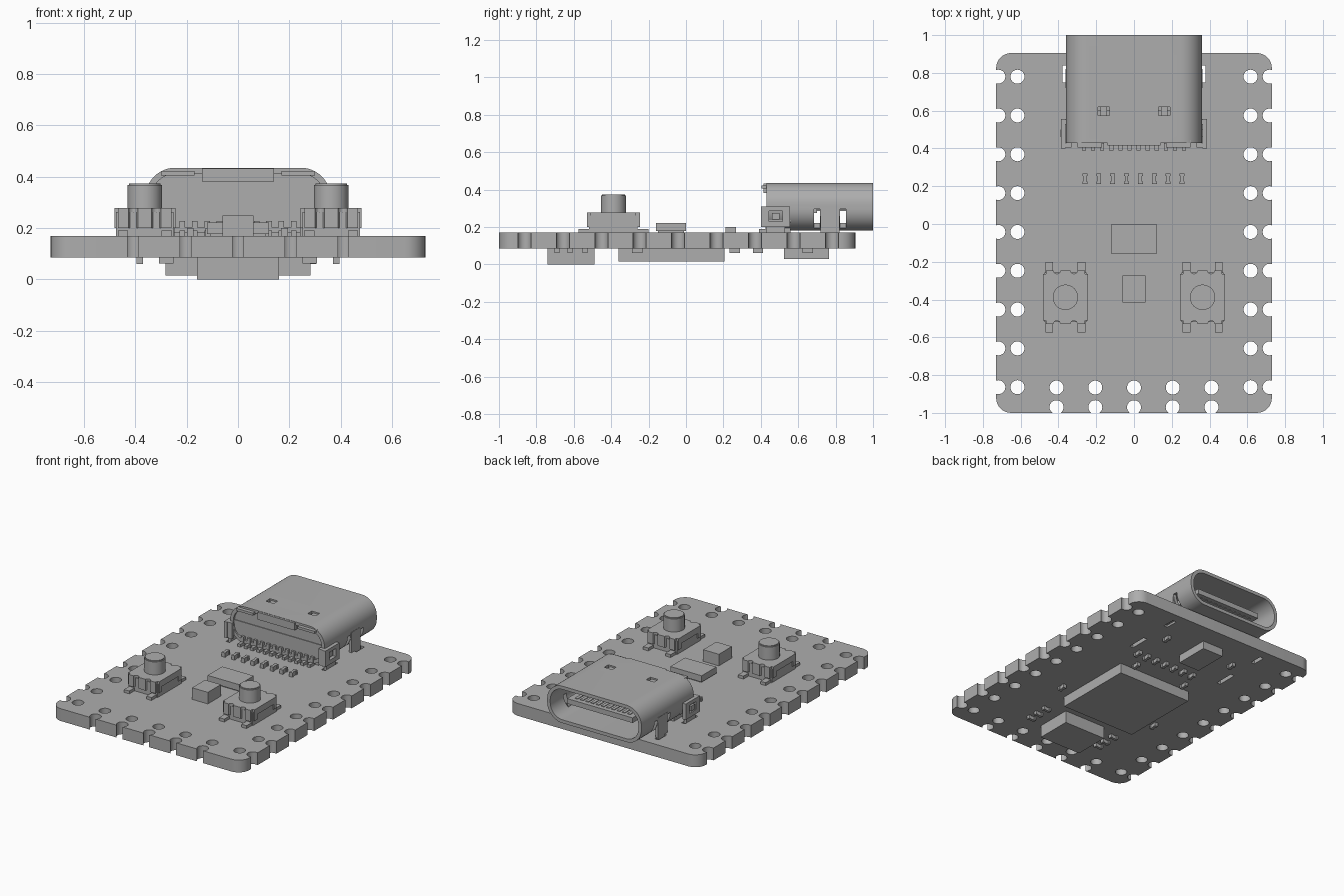
import bpy, bmesh, math
from mathutils import Matrix, Vector

if "Cube" in bpy.data.objects:
    bpy.data.objects.remove(bpy.data.objects["Cube"], do_unlink=True)

grey = bpy.data.materials.new("plain_grey")
grey.use_nodes = True
GREY = (0.42, 0.42, 0.42, 1)
grey.diffuse_color = GREY
grey.node_tree.nodes["Principled BSDF"].inputs["Base Color"].default_value = GREY


def finish(name, bm):
    bmesh.ops.recalc_face_normals(bm, faces=bm.faces)
    mesh = bpy.data.meshes.new(name)
    bm.to_mesh(mesh)
    bm.free()
    mesh.materials.append(grey)
    ob = bpy.data.objects.new(name, mesh)
    bpy.context.collection.objects.link(ob)
    return ob


def add_box(bm, x0, x1, y0, y1, z0, z1):
    size = Matrix.Diagonal((x1 - x0, y1 - y0, z1 - z0, 1))
    mid = Vector((x0 + x1, y0 + y1, z0 + z1)) / 2
    bmesh.ops.create_cube(bm, size=1, matrix=Matrix.Translation(mid) @ size)


def add_rod(bm, x, y, z0, z1, r, n=28):
    bmesh.ops.create_cone(bm, cap_ends=True, segments=n, radius1=r, radius2=r, depth=z1 - z0,
                          matrix=Matrix.Translation((x, y, (z0 + z1) / 2)))


def boxes(name, *items):
    bm = bmesh.new()
    for item in items:
        add_box(bm, *item)
    return finish(name, bm)


def rounded(u0, u1, v0, v1, r, n=8):
    pts = []
    corners = ((u1 - r, v1 - r), (u0 + r, v1 - r), (u0 + r, v0 + r), (u1 - r, v0 + r))
    for k, (u, v) in enumerate(corners):
        for i in range(n + 1):
            a = math.pi / 2 * (k + i / n)
            pts.append((u + r * math.cos(a), v + r * math.sin(a)))
    return pts


def prism(name, pts, lo, hi, axis):
    # Extrude an outline along y or z
    bm = bmesh.new()
    place = (lambda u, v: (u, lo, v)) if axis == "y" else (lambda u, v: (u, v, lo))
    step = Vector((0, hi - lo, 0)) if axis == "y" else Vector((0, 0, hi - lo))
    face = bm.faces.new([bm.verts.new(place(u, v)) for u, v in pts])
    new = bmesh.ops.extrude_face_region(bm, geom=[face])["geom"]
    bmesh.ops.translate(bm, verts=[g for g in new if isinstance(g, bmesh.types.BMVert)], vec=step)
    return finish(name, bm)


def cut(ob, cutter):
    mod = ob.modifiers.new("cut", "BOOLEAN")
    mod.operation, mod.solver, mod.object = "DIFFERENCE", "EXACT", cutter
    bpy.context.view_layer.objects.active = ob
    bpy.ops.object.modifier_apply(modifier=mod.name)
    bpy.data.objects.remove(cutter, do_unlink=True)


def smooth(ob):
    bpy.ops.object.select_all(action="DESELECT")
    ob.select_set(True)
    bpy.context.view_layer.objects.active = ob
    bpy.ops.object.shade_smooth_by_angle(angle=math.radians(35))


BOTTOM, TOP = 0.085, 0.17
SIDES = (-1, 1)

# Circuit board with pin holes, edge notches and connector slots
board = prism("circuit_board", rounded(-0.73, 0.73, -1, 0.905, 0.08), BOTTOM, TOP, "z")
bm = bmesh.new()
for s in SIDES:
    for i in range(9):
        y = 0.78 - 0.2055 * i
        for x in (0.617, 0.718):
            add_rod(bm, s * x, y, 0, 0.3, 0.037)
    for y0, y1 in ((0.75, 0.84), (0.41, 0.55)):
        add_box(bm, s * 0.365 - 0.014, s * 0.365 + 0.014, y0, y1, 0, 0.3)
for i in range(-2, 3):
    for y in (-0.866, -0.97):
        add_rod(bm, 0.205 * i, y, 0, 0.3, 0.037)
cut(board, finish("hole_cutter", bm))
smooth(board)

# Connector shell: hollow rounded sleeve with side slots and top spring openings
shell = prism("connector_shell", rounded(-0.36, 0.36, 0.18, 0.435, 0.115, 12), 0.43, 1, "y")
cut(shell, prism("sleeve_cutter", rounded(-0.337, 0.337, 0.203, 0.412, 0.094, 12), 0.3, 1.1, "y"))
bm = bmesh.new()
for s in SIDES:
    for y in (0.70, 0.84):
        add_box(bm, s * 0.35 - 0.05, s * 0.35 + 0.05, y - 0.016, y + 0.016, 0.19, 0.295)
    add_box(bm, s * 0.16 - 0.03, s * 0.16 + 0.03, 0.575, 0.62, 0.4, 0.5)
cut(shell, finish("slot_cutter", bm))
smooth(shell)
boxes("shell_springs", *[(s * 0.16 - 0.018, s * 0.16 + 0.018, 0.57, 0.625, 0.405, 0.425) for s in SIDES])

# Connector insulator, tongue and contact pads
core = prism("connector_core", rounded(-0.338, 0.338, 0.202, 0.413, 0.095, 12), 0.445, 0.6, "y")
smooth(core)
boxes("connector_tongue", (-0.25, 0.25, 0.59, 0.94, 0.29, 0.325), (-0.27, 0.27, 0.59, 0.70, 0.275, 0.34))
boxes("tongue_contacts", *[(x * 0.04 - 0.011, x * 0.04 + 0.011, 0.7, 0.91, z, z + 0.006)
                           for x in range(-5, 6) for z in (0.286, 0.323)])

# Rear folded lip, lower rear block, solder pins
boxes("rear_lip", (-0.14, 0.14, 0.415, 0.445, 0.382, 0.433),
      *[(s * 0.235 - 0.065, s * 0.235 + 0.065, 0.405, 0.445, 0.405, 0.422) for s in SIDES])
boxes("rear_block", (-0.345, 0.345, 0.44, 0.56, 0.225, 0.32), (-0.3, 0.3, 0.45, 0.56, TOP, 0.25))
boxes("connector_pins", *[(x - 0.011, x + 0.011, 0.39, 0.46, TOP, 0.19) for x in
                          [-0.265 + 0.0482 * i for i in range(12)]],
      *[(x - 0.011, x + 0.011, 0.425, 0.45, TOP, 0.228) for x in
        [-0.265 + 0.0482 * i for i in range(12)]])

# Shell legs and side clips
for s, side in ((-1, "right"), (1, "left")):
    boxes("shell_leg_" + side, (s * 0.352 - 0.01, s * 0.352 + 0.01, 0.72, 0.82, 0.1, 0.31))
    clip = boxes("side_clip_" + side, (s * 0.375 - 0.012, s * 0.375 + 0.012, 0.4, 0.555, 0.2, 0.31))
    cut(clip, boxes("clip_cutter", (s * 0.375 - 0.1, s * 0.375 + 0.1, 0.445, 0.515, 0.23, 0.285)))
    boxes("clip_tooth_" + side, (s * 0.37 - 0.02, s * 0.37 + 0.006, 0.46, 0.5, 0.24, 0.275),
          (s * 0.365 - 0.01, s * 0.365 + 0.01, 0.43, 0.53, 0.12, 0.21),
          (s * 0.35 - 0.02, s * 0.35 + 0.02, 0.405, 0.43, 0.2, 0.41 - 0.1))

# Push buttons
for s, side in ((-1, "right"), (1, "left")):
    cx, cy = s * 0.363, -0.388
    boxes("button_base_" + side, (cx - 0.112, cx + 0.112, cy - 0.13, cy + 0.13, TOP, 0.262))
    cover = boxes("button_cover_" + side, (cx - 0.119, cx + 0.119, cy - 0.142, cy + 0.142, 0.2, 0.278))
    bm = bmesh.new()
    for t in SIDES:
        for u in SIDES:
            add_box(bm, cx + t * 0.119 - 0.015, cx + t * 0.119 + 0.015,
                    cy + u * 0.142 - 0.02, cy + u * 0.142 + 0.02, 0.1, 0.4)
            add_rod(bm, cx + t * 0.045, cy + u * 0.142, 0.1, 0.4, 0.018, 16)
        add_box(bm, cx + t * 0.119 - 0.012, cx + t * 0.119 + 0.012, cy - 0.09, cy + 0.09, 0.1, 0.235)
    cut(cover, finish("cover_cutter", bm))
    boxes("button_legs_" + side, *[(cx + t * 0.085 - 0.02, cx + t * 0.085 + 0.02,
                                    min(cy + u * 0.12, cy + u * 0.187), max(cy + u * 0.12, cy + u * 0.187),
                                    TOP, 0.19) for t in SIDES for u in SIDES])
    bm = bmesh.new()
    add_rod(bm, cx, cy, 0.25, 0.374, 0.067, 40)
    top_edges = [e for e in bm.edges if all(v.co.z > 0.37 for v in e.verts)]
    bmesh.ops.bevel(bm, geom=top_edges, offset=0.006, segments=2, affect="EDGES")
    smooth(finish("button_plunger_" + side, bm))

# Chips on both faces of the board
boxes("upper_chip", (-0.12, 0.12, -0.16, 0, TOP + 0.008, 0.222), (-0.11, 0.11, -0.15, -0.01, TOP, 0.19))
boxes("upper_block", (-0.06, 0.06, -0.415, -0.273, TOP, 0.25))
boxes("main_chip", (-0.283, 0.283, -0.36, 0.205, 0.015, BOTTOM))
boxes("memory_chip", (-0.16, 0.16, -0.74, -0.49, 0, BOTTOM))
boxes("power_chip", (-0.1, 0.06, 0.525, 0.765, 0.03, BOTTOM))


def passive(name, x, y, z0, z1, along_y=True):
    # Small component: slim body with a wider cap at each end
    parts = []
    for off, half, wide in ((0, 0.027, 0.009), (-0.021, 0.007, 0.013), (0.021, 0.007, 0.013)):
        dx, dy = (wide, half) if along_y else (half, wide)
        px, py = (x, y + off) if along_y else (x + off, y)
        parts.append((px - dx, px + dx, py - dy, py + dy, z0, z1))
    boxes(name, *parts)


for i in range(8):
    passive("upper_resistor", -0.26 + 0.0735 * i, 0.24, TOP, 0.2)
for i in range(7):
    passive("lower_resistor", -0.16 + 0.075 * i, 0.385, 0.06, BOTTOM)
for s in SIDES:
    for y in (-0.69, -0.62, -0.54):
        passive("lower_capacitor", s * 0.28, y, 0.062, BOTTOM, False)
    passive("lower_side_part", s * 0.383, -0.26, 0.06, BOTTOM)
    passive("lower_inner_part", s * 0.2, 0.26, 0.06, BOTTOM)
    passive("lower_power_part", s * 0.27, 0.65, 0.06, BOTTOM)
